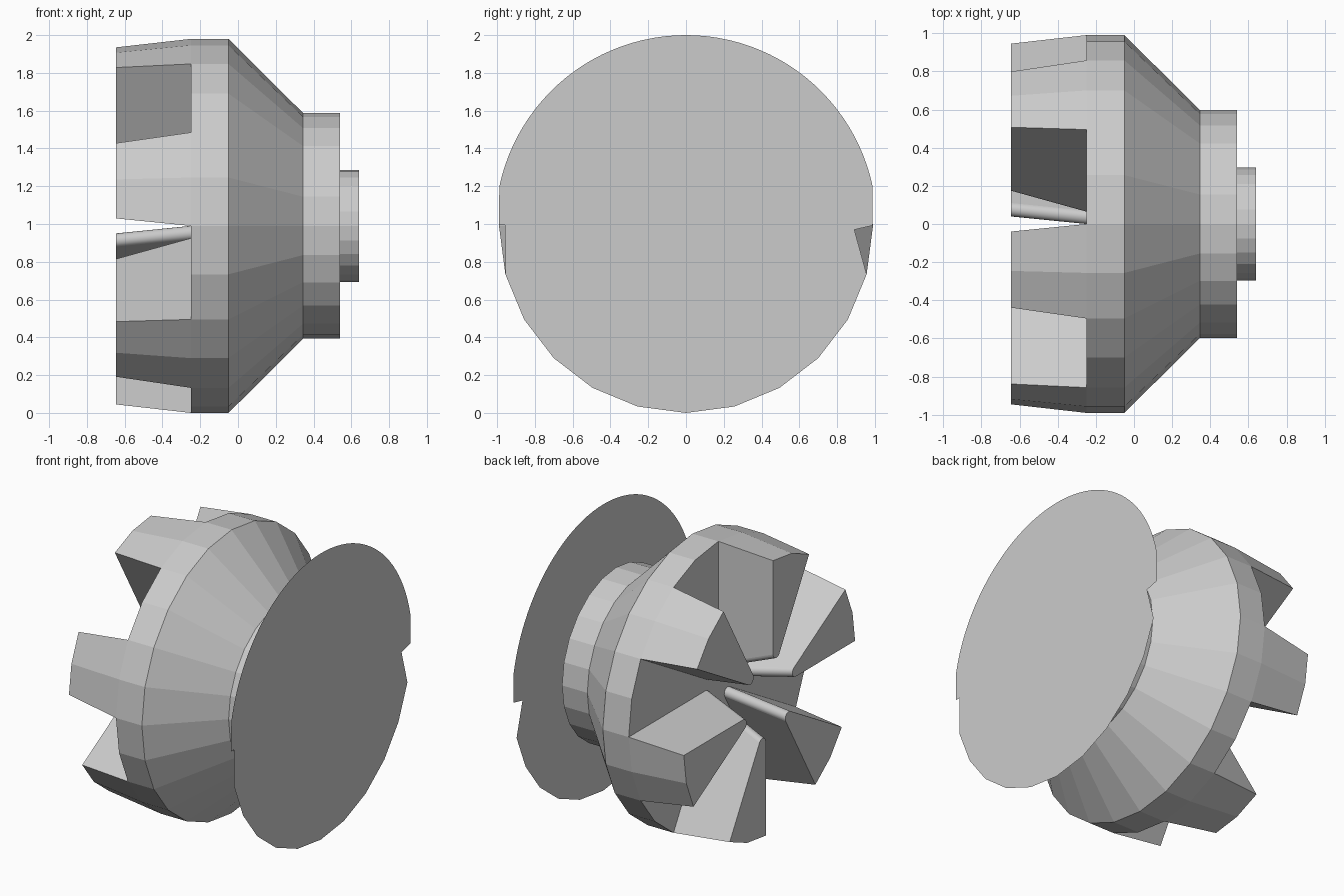
import bpy, bmesh
from math import sin, cos, radians

if "Cube" in bpy.data.objects:
    bpy.data.objects.remove(bpy.data.objects["Cube"])

CZ = 0.99        # height of the axis, which runs along x
SIDES = 24


def finish(bm, name):
    bmesh.ops.recalc_face_normals(bm, faces=bm.faces)
    me = bpy.data.meshes.new(name)
    bm.to_mesh(me)
    bm.free()
    ob = bpy.data.objects.new(name, me)
    bpy.context.collection.objects.link(ob)
    return ob


def bridge(bm, a, b):
    n = len(a)
    return [bm.faces.new((a[i], a[(i + 1) % n], b[(i + 1) % n], b[i])) for i in range(n)]


# Stepped conical body, turned around the x axis
bm = bmesh.new()
profile = [(-0.25, 0.99), (-0.05, 0.99), (0.345, 0.597), (0.54, 0.597), (0.54, 0.297), (0.64, 0.297)]
rings = []
for x, r in profile:
    rings.append([bm.verts.new((x, -r * cos(radians(15 * i)), CZ + r * sin(radians(15 * i))))
                  for i in range(SIDES)])
for a, b in zip(rings, rings[1:]):
    bridge(bm, a, b)
bm.faces.new(rings[0])
finish(bm, "clutch_body")

# Six tapered teeth with rounded inner edges
ARC = 10


def tooth_outline(apex, corner_r, corner_deg, mid_r):
    pts = []
    for i in range(ARC + 1):
        t = radians(105 + 150 * i / ARC)
        pts.append((apex + 0.145 + 0.0375 * cos(t), 0.0375 * sin(t)))
    c = radians(corner_deg)
    pts += [(corner_r * cos(c), -corner_r * sin(c)), (mid_r, 0),
            (corner_r * cos(c), corner_r * sin(c))]
    return pts


bm = bmesh.new()
for k in range(6):
    a = radians(15 + 60 * k)
    loops = []
    for x, outline in ((-0.25, tooth_outline(0, 0.99, 15, 0.99)),
                       (-0.645, tooth_outline(0.155, 0.946, 12.6, 0.95))):
        loops.append([bm.verts.new((x, -(u * cos(a) - v * sin(a)), CZ + u * sin(a) + v * cos(a)))
                      for u, v in outline])
    for f in bridge(bm, *loops)[:ARC]:
        f.smooth = True
    for loop in loops:
        bm.faces.new(loop)
teeth = finish(bm, "clutch_teeth")
bpy.context.view_layer.objects.active = teeth
teeth.select_set(True)
bpy.ops.object.shade_smooth_by_angle(angle=radians(16.5))
for p in teeth.data.polygons:          # only the rounded inner edges stay smooth
    if len(p.vertices) > 4 or p.area > 0.04:
        p.use_smooth = False

# Thin end plate: round above, 24-sided below, notched at both sides
bm = bmesh.new()
outline = [(1.01 * cos(radians(t)), CZ + 1.01 * sin(radians(t)))
           for t in [11.9 + (180 - 23.8) * i / 48 for i in range(49)]]
outline += [(-0.99, 0.995), (-0.30, 0.995)]
outline += [(-0.99 * cos(radians(15 * i)), CZ - 0.99 * sin(radians(15 * i))) for i in range(1, 12)]
outline += [(0.688, 0.923), (0.988, 0.992)]
bm.faces.new([bm.verts.new((0.64, y, z)) for y, z in outline])
bmesh.ops.triangulate(bm, faces=bm.faces[:])
finish(bm, "end_plate")
